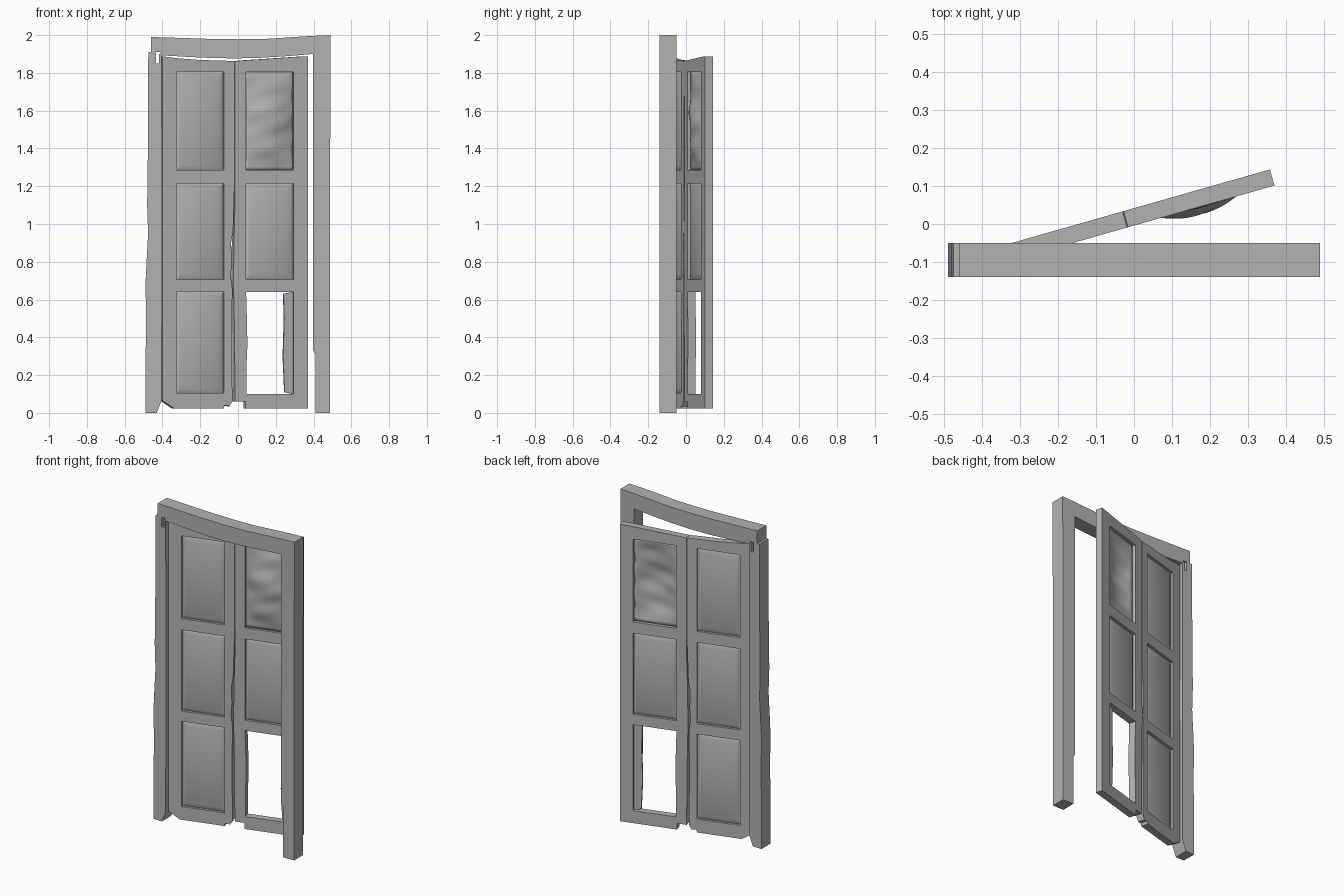
import bpy, bmesh, math
from mathutils import Matrix

cube = bpy.data.objects.get("Cube")
if cube:
    bpy.data.objects.remove(cube, do_unlink=True)

grey = bpy.data.materials.new("weathered grey")
grey.use_nodes = True
grey.diffuse_color = (0.45, 0.45, 0.45, 1)
grey.node_tree.nodes["Principled BSDF"].inputs["Base Color"].default_value = (0.45, 0.45, 0.45, 1)

FRONT, BACK = -0.14, -0.05          # frame depth
THICK = 0.044                       # door thickness
HINGE_X, HINGE_Y = -0.40, -0.118
ANGLE = math.radians(15.9)
SWING = Matrix.Translation((HINGE_X, HINGE_Y, 0)) @ Matrix.Rotation(ANGLE, 4, 'Z')


def finish(name, bm, matrix=None):
    bmesh.ops.recalc_face_normals(bm, faces=bm.faces)
    if matrix:
        bm.transform(matrix)
    mesh = bpy.data.meshes.new(name)
    bm.to_mesh(mesh)
    bm.free()
    obj = bpy.data.objects.new(name, mesh)
    bpy.context.collection.objects.link(obj)
    mesh.materials.append(grey)
    bpy.ops.object.select_all(action='DESELECT')
    obj.select_set(True)
    bpy.context.view_layer.objects.active = obj
    bpy.ops.object.shade_smooth_by_angle(angle=math.radians(30))
    return obj


def prism(name, outline, y0, y1, matrix=None):
    """Front outline in x and z, extruded through the depth."""
    bm = bmesh.new()
    face = bm.faces.new([bm.verts.new((x, y0, z)) for x, z in outline])
    out = bmesh.ops.extrude_face_region(bm, geom=[face])
    moved = [g for g in out["geom"] if isinstance(g, bmesh.types.BMVert)]
    bmesh.ops.translate(bm, verts=moved, vec=(0, y1 - y0, 0))
    return finish(name, bm, matrix)


def along(x):
    """Distance from the hinge for a place seen straight from the front."""
    return (x - HINGE_X) / math.cos(ANGLE)


def board(name, outline, v0=0, v1=THICK):
    return prism(name, [(along(x), z) for x, z in outline], v0, v1, SWING)


def raised_panel(name, x0, x1, z0, z1, inset=0.026):
    """Panel with a bevelled raised field on both sides."""
    bm = bmesh.new()
    rings = []
    for d, v in ((inset, 0.005), (0, 0.016), (0, THICK - 0.016), (inset, THICK - 0.005)):
        a, b, lo, hi = along(x0) + d, along(x1) - d, z0 + d, z1 - d
        rings.append([bm.verts.new((u, v, z)) for u, z in ((a, lo), (b, lo), (b, hi), (a, hi))])
    for r, s in zip(rings, rings[1:]):
        for i in range(4):
            j = (i + 1) % 4
            bm.faces.new((r[i], r[j], s[j], s[i]))
    bm.faces.new(rings[0])
    bm.faces.new(rings[-1])
    return finish(name, bm, SWING)


# Frame: worn left jamb with a split at its top
prism("left_jamb", [(-.475, 1.91), (-.477, 1.4), (-.481, 1.1), (-.476, .95), (-.484, .8),
                    (-.49, .68), (-.486, .5), (-.49, .25), (-.49, 0), (-.43, 0),
                    (-.405, .065), (-.402, 1), (-.405, 1.9), (-.418, 1.9), (-.418, 1.85),
                    (-.433, 1.85), (-.433, 1.91)], FRONT, BACK)

# Frame: right jamb with a mitred top and a chipped foot
prism("right_jamb", [(.398, 1.9), (.472, 1.99), (.49, 1.99), (.487, 1), (.487, 0),
                     (.41, 0), (.41, .31), (.398, .33)], FRONT, BACK)

# Frame: sagging header
top = [(-.46, 1.99), (-.3, 1.985), (-.15, 1.98), (0, 1.978), (.15, 1.98),
       (.3, 1.99), (.4, 1.996), (.485, 2), (.472, 1.99)]
under = [(.398, 1.9), (.25, 1.888), (.12, 1.88), (0, 1.877), (-.12, 1.878),
         (-.25, 1.884), (-.41, 1.893), (-.41, 1.91), (-.46, 1.91)]
prism("header", top + under, FRONT, BACK)
prism("header_corner", [(.472, 1.99), (.485, 2), (.49, 2), (.49, 1.99)], FRONT, BACK)

# Shared rail heights
rows = [(.105, .64), (.705, 1.215), (1.285, 1.805)]

# Left leaf: stiles, rails and three panels
board("left_outer_stile", [(-.4, .065), (-.335, .022), (-.325, .022), (-.325, 1.878), (-.4, 1.888)])
board("left_inner_stile", [(-.075, .03), (-.07, .04), (-.045, .035), (-.03, .06), (-.032, .4),
                           (-.03, .66), (-.038, .72), (-.033, .8), (-.037, .9), (-.026, .96),
                           (-.019, 1.2), (-.018, 1.862), (-.075, 1.865)])
board("left_top_rail", [(-.325, 1.805), (-.075, 1.805), (-.075, 1.865), (-.2, 1.868), (-.325, 1.878)])
board("left_bottom_rail", [(-.325, .022), (-.075, .022), (-.075, .105), (-.325, .105)])
for below, above in zip(rows, rows[1:]):
    lo, hi = below[1], above[0]
    board("left_middle_rail", [(-.325, lo), (-.075, lo), (-.075, hi), (-.325, hi)])
for lo, hi in rows:
    raised_panel("left_panel", -.325, -.075, lo, hi)

# Right leaf: stiles and rails
board("right_inner_stile", [(-.016, .06), (.045, .06), (.045, .25), (.05, .36), (.047, .5), (.043, .64),
                            (.043, 1.867), (-.016, 1.862), (-.016, 1.1), (-.02, .95),
                            (-.024, .7), (-.018, .4)])
board("right_outer_stile", [(.295, .022), (.37, .022), (.37, 1.888), (.295, 1.884)])
board("right_top_rail", [(.043, 1.805), (.295, 1.805), (.295, 1.884), (.15, 1.874), (.043, 1.867)])
board("right_bottom_rail", [(.04, .022), (.295, .022), (.295, .1), (.045, .1), (.045, .06), (.04, .06)])
for below, above in zip(rows, rows[1:]):
    lo, hi = below[1], above[0]
    board("right_middle_rail", [(.043, lo), (.295, lo), (.295, hi), (.043, hi)])
raised_panel("right_middle_panel", .043, .295, *rows[1])

# Splinter left in the open lower panel
board("panel_splinter", [(.252, .11), (.295, .1), (.295, .64), (.246, .63), (.25, .5), (.244, .3)],
      .018, .03)

# Warped upper panel, bulging to the front
bm = bmesh.new()
cols, steps = 16, 28
u0, u1 = along(.043), along(.295)
z0, z1 = rows[2]
grid = []
for j in range(steps + 1):
    b = j / steps
    row = []
    for i in range(cols + 1):
        a = i / cols
        dome = math.sin(math.pi * a) * math.sin(math.pi * b)
        ripple = .004 * math.sin(17 * b + 3 * a) + .002 * math.sin(31 * b - 5 * a)
        edge = a ** 8 * .004 * math.sin(23 * b)
        row.append(bm.verts.new((u0 + (u1 - u0) * a + edge,
                                 .02 - .034 * dome + ripple * min(1, 3 * dome),
                                 z0 + (z1 - z0) * b)))
    grid.append(row)
for r, s in zip(grid, grid[1:]):
    for i in range(cols):
        bm.faces.new((r[i], r[i + 1], s[i + 1], s[i]))
sheet = finish("warped_upper_panel", bm, SWING)
solid = sheet.modifiers.new("thickness", 'SOLIDIFY')
solid.thickness = 0.008
solid.offset = 0
